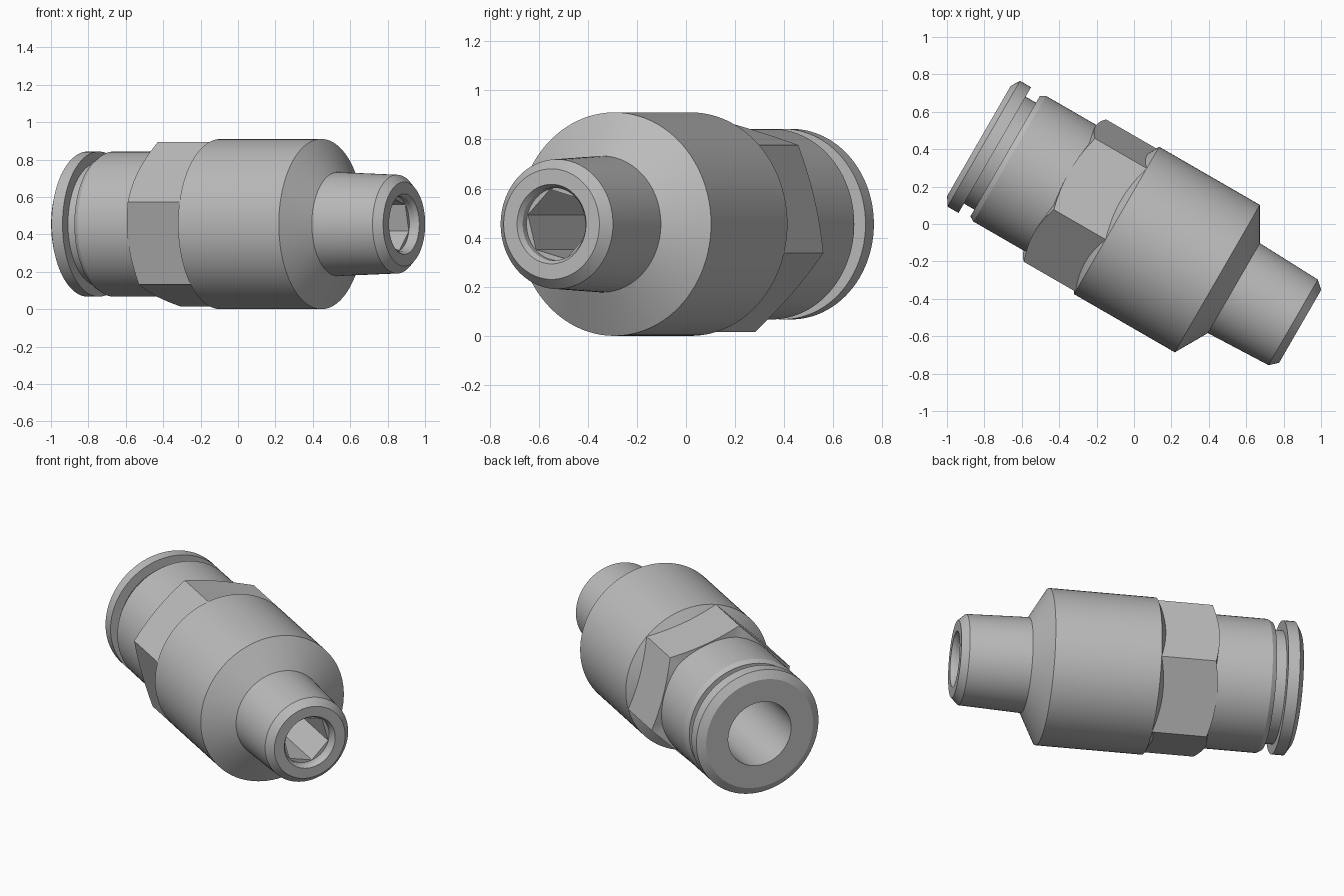
import bpy, bmesh, math

if "Cube" in bpy.data.objects:
    bpy.data.objects.remove(bpy.data.objects["Cube"], do_unlink=True)

SEGMENTS = 96
CENTRE = (-0.015, -0.026, 0.455)   # a point on the fitting's axis
TURN = math.radians(-30)           # heading of the axis in plan
BODY = 0.455                       # largest radius
FLAT = BODY * math.cos(math.pi / 6)

metal = bpy.data.materials.new("satin grey metal")
metal.use_nodes = True
GREY = (0.5, 0.5, 0.5, 1)
metal.diffuse_color = GREY
metal.node_tree.nodes["Principled BSDF"].inputs["Base Color"].default_value = GREY


def circle(x, r):
    """Round section of radius r at axial position x."""
    return lambda a: (x, r)


def hexagon(x, apothem, chamfer=0.0):
    """Six-sided section; chamfer pushes the corners along the axis."""
    def point(a):
        off = (a - math.pi / 4) % (math.pi / 3) - math.pi / 6
        r = apothem / math.cos(off)
        return x + chamfer * (r - apothem), r
    return point


def loft(name, sections):
    """Sweep a closed loop of sections round the axis."""
    bm = bmesh.new()
    rings = []
    for section in sections:
        ring = []
        for i in range(SEGMENTS):
            a = math.tau * i / SEGMENTS
            x, r = section(a)
            ring.append(bm.verts.new((x, r * math.cos(a), r * math.sin(a))))
        rings.append(ring)
    for k, ring in enumerate(rings):
        nxt = rings[(k + 1) % len(rings)]
        for i in range(SEGMENTS):
            j = (i + 1) % SEGMENTS
            bm.faces.new((ring[i], ring[j], nxt[j], nxt[i]))
    bmesh.ops.recalc_face_normals(bm, faces=bm.faces)
    mesh = bpy.data.meshes.new(name)
    bm.to_mesh(mesh)
    bm.free()
    mesh.materials.append(metal)
    obj = bpy.data.objects.new(name, mesh)
    obj.location = CENTRE
    obj.rotation_euler.z = TURN
    bpy.context.collection.objects.link(obj)
    bpy.ops.object.select_all(action='DESELECT')
    obj.select_set(True)
    bpy.context.view_layer.objects.active = obj
    bpy.ops.object.shade_smooth_by_angle(angle=math.radians(20))
    return obj


def turned(name, profile):
    return loft(name, [circle(x, r) for x, r in profile])


# Push-in release collar with flange
turned("release_collar", [(-0.94, 0.2), (-0.94, 0.34), (-0.91, 0.388), (-0.842, 0.388),
                          (-0.842, 0.33), (-0.7, 0.33), (-0.7, 0.2)])

# Sleeve around the collar
turned("neck_sleeve", [(-0.778, 0.31), (-0.778, 0.372), (-0.75, 0.388),
                       (-0.4, 0.388), (-0.4, 0.31)])

# Spanner flats with chamfered rear corners
loft("hex_section", [circle(-0.44, 0.3), hexagon(-0.44, FLAT, 0.5),
                     hexagon(-0.06, FLAT), circle(-0.06, 0.3)])

# Main barrel with cone shoulder
turned("main_body", [(-0.125, 0.3), (-0.125, FLAT - 0.002), (-0.09, BODY), (0.532, BODY),
                     (0.638, 0.27), (0.638, 0.23), (0.4, 0.23)])

# Tapered stub with a hexagonal socket
loft("stub_with_socket", [circle(0, 0.25), circle(0.55, 0.25), circle(0.6, 0.279),
                          circle(1.0, 0.264), circle(1.043, 0.225), circle(1.043, 0.162),
                          circle(1.022, 0.148), circle(0.99, 0.148), hexagon(0.99, 0.127),
                          hexagon(0, 0.127)])

# Tube bore behind the collar
turned("tube_bore", [(-0.72, 0.2), (0.01, 0.2), (0.01, 0.25), (-0.72, 0.25)])
